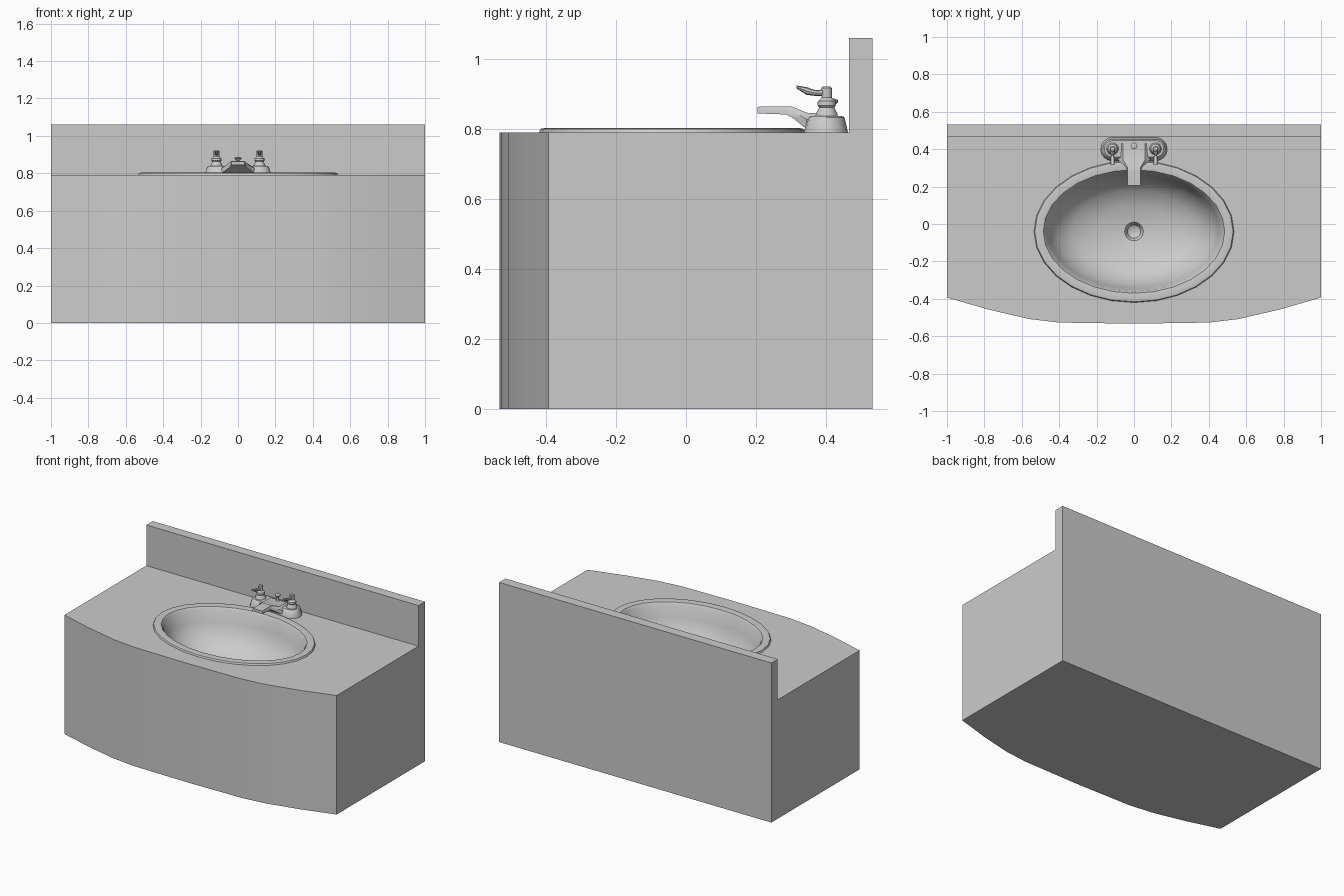
import bpy, bmesh
from math import cos, sin, pi, radians
from mathutils import Vector

if "Cube" in bpy.data.objects:
    bpy.data.objects.remove(bpy.data.objects["Cube"])


def finish(name, bm, angle=35, recalc=True):
    if recalc:
        bmesh.ops.recalc_face_normals(bm, faces=bm.faces[:])
    mesh = bpy.data.meshes.new(name)
    bm.to_mesh(mesh)
    bm.free()
    ob = bpy.data.objects.new(name, mesh)
    bpy.context.collection.objects.link(ob)
    bpy.ops.object.select_all(action='DESELECT')
    ob.select_set(True)
    bpy.context.view_layer.objects.active = ob
    bpy.ops.object.shade_smooth_by_angle(angle=radians(angle))
    return ob


def ellipse(rx, ry, z, n, cx=0, cy=0):
    return [(cx + rx * cos(2 * pi * i / n), cy + ry * sin(2 * pi * i / n), z)
            for i in range(n)]


def stadium(half, r, z, cy, n=16):
    """Pill outline: two half circles joined along x."""
    pts = []
    for side in (1, -1):
        for i in range(n // 2 + 1):
            a = -pi / 2 + pi * i / (n // 2)
            pts.append((side * (half + r * cos(a)), cy + side * r * sin(a), z))
    return pts


def loft(name, rings, cap_start=True, angle=35, recalc=True):
    bm = bmesh.new()
    loops = [[bm.verts.new(p) for p in ring] for ring in rings]
    n = len(loops[0])
    for a, b in zip(loops, loops[1:]):
        for i in range(n):
            j = (i + 1) % n
            bm.faces.new((a[i], a[j], b[j], b[i]))
    if cap_start:
        bm.faces.new(loops[0][::-1])
    bm.faces.new(loops[-1])
    return finish(name, bm, angle, recalc)


def lathe(name, profile, x, y, n=14):
    return loft(name, [ellipse(r, r, z, n, x, y) for r, z in profile])


TOP, BACK, BASIN_Y = 0.79, 0.466, -0.04

# Bow-fronted cabinet with an oval opening in the counter
right = [(0.4, -0.527), (0.56, -0.508), (0.78, -0.457), (1, -0.393), (1, BACK)]
outline = [(-x, y) for x, y in right[::-1]] + [(0, -0.533)] + right
bm = bmesh.new()
low = [bm.verts.new((x, y, 0)) for x, y in outline]
high = [bm.verts.new((x, y, TOP)) for x, y in outline]
n = len(outline)
for i in range(n):
    j = (i + 1) % n
    bm.faces.new((low[i], low[j], high[j], high[i]))
bm.faces.new(low[::-1])
hole = [bm.verts.new(p) for p in ellipse(0.505, 0.35, TOP, 28, 0, BASIN_Y)]
rim_edges = [bm.edges.new((hole[i], hole[(i + 1) % 28])) for i in range(28)]
rim_edges += [bm.edges.get((high[i], high[(i + 1) % n])) for i in range(n)]
bmesh.ops.triangle_fill(bm, use_beauty=True, edges=rim_edges,
                        normal=Vector((0, 0, 1)))
finish("cabinet", bm)

# Full-height back panel forming the splashback
bm = bmesh.new()
bmesh.ops.create_cube(bm, size=1)
for v in bm.verts:
    v.co = (v.co.x * 2, 0.4995 + v.co.y * 0.067, 0.53 + v.co.z * 1.06)
finish("splashback", bm)

# Oval basin: raised rim, bowl and drain well
basin = [(0.535, 0.38, 0.79), (0.53, 0.376, 0.801), (0.515, 0.36, 0.804),
         (0.485, 0.33, 0.80), (0.473, 0.32, 0.785), (0.455, 0.305, 0.71),
         (0.41, 0.275, 0.63), (0.33, 0.22, 0.57), (0.2, 0.14, 0.53),
         (0.05, 0.05, 0.515), (0.043, 0.043, 0.505), (0.035, 0.035, 0.485),
         (0.018, 0.018, 0.475)]
loft("basin", [ellipse(a, b, z, 28, 0, BASIN_Y) for a, b, z in basin],
     cap_start=False, recalc=False)

# Faucet base plate
loft("faucet_base", [stadium(0.115, 0.063, 0.79, 0.4),
                     stadium(0.115, 0.06, 0.805, 0.4),
                     stadium(0.115, 0.051, 0.833, 0.402),
                     stadium(0.115, 0.044, 0.838, 0.402)])

# Spout: (y, bottom half width, top half width, bottom z, top z)
spout = [(0.205, 0.036, 0.034, 0.845, 0.864), (0.285, 0.038, 0.034, 0.842, 0.865),
         (0.305, 0.045, 0.036, 0.832, 0.864), (0.345, 0.088, 0.06, 0.80, 0.847),
         (0.43, 0.08, 0.06, 0.80, 0.843)]
loft("spout", [[(-b, y, lo), (b, y, lo), (b, y, lo + 0.6 * (hi - lo)), (t, y, hi),
                (-t, y, hi), (-b, y, lo + 0.6 * (hi - lo))]
               for y, b, t, lo, hi in spout])

# Drain pull knob
lathe("drain_knob", [(0.012, 0.84), (0.007, 0.85), (0.007, 0.867),
                     (0.018, 0.878), (0.018, 0.883), (0.008, 0.887)], 0, 0.417, 12)

# Pair of taps with forward levers
for side, label in ((-1, "left"), (1, "right")):
    x = side * 0.115
    lathe(label + "_tap", [(0.033, 0.835), (0.031, 0.845), (0.022, 0.862),
                           (0.027, 0.868), (0.026, 0.88), (0.015, 0.89),
                           (0.015, 0.918), (0.011, 0.922)], x, 0.402)
    lever = [(0.405, 0.011, 0.895, 0.915), (0.37, 0.009, 0.895, 0.911),
             (0.345, 0.01, 0.898, 0.92), (0.316, 0.012, 0.916, 0.925)]
    loft(label + "_lever", [[(x + w * cos(a * pi / 4), y,
                              (lo + hi) / 2 + (hi - lo) / 2 * sin(a * pi / 4))
                             for a in range(8)] for y, w, lo, hi in lever])
